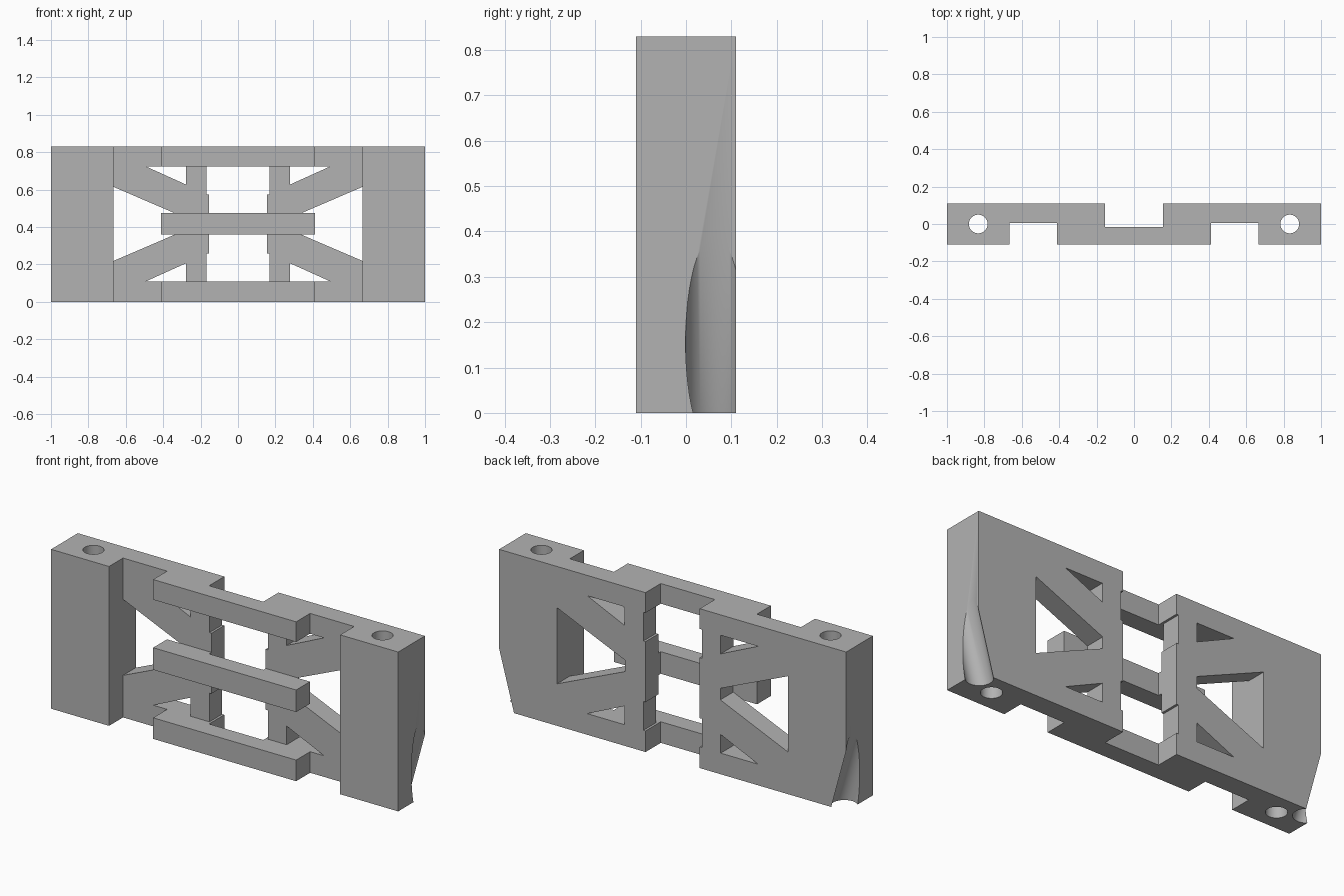
import bpy, bmesh, math
from mathutils import Vector

cube = bpy.data.objects.get("Cube")
if cube:
    bpy.data.objects.remove(cube)

HEIGHT, BACK, WEB_FRONT = 0.83, 0.11, 0.005
MID = HEIGHT / 2 + 0.002

grey = bpy.data.materials.new("plain_grey")
grey.use_nodes = True
colour = (0.45, 0.45, 0.45, 1)
grey.diffuse_color = colour
grey.node_tree.nodes["Principled BSDF"].inputs["Base Color"].default_value = colour


def prism(name, points, offset):
    """Extrude a closed outline of 3D points along an offset."""
    bm = bmesh.new()
    face = bm.faces.new([bm.verts.new(p) for p in points])
    ext = bmesh.ops.extrude_face_region(bm, geom=[face])
    moved = [g for g in ext["geom"] if isinstance(g, bmesh.types.BMVert)]
    bmesh.ops.translate(bm, verts=moved, vec=offset)
    bmesh.ops.recalc_face_normals(bm, faces=bm.faces)
    return finish(name, bm)


def rod(name, start, end, radius):
    """Slanted rod whose horizontal section is a circle."""
    start, end = Vector(start), Vector(end)
    ring = [start + Vector((math.cos(a), math.sin(a), 0)) * radius
            for a in (math.tau * i / 48 for i in range(48))]
    return prism(name, ring, end - start)


def finish(name, bm):
    mesh = bpy.data.meshes.new(name)
    bm.to_mesh(mesh)
    bm.free()
    mesh.materials.append(grey)
    obj = bpy.data.objects.new(name, mesh)
    bpy.context.collection.objects.link(obj)
    return obj


def cut(cutter):
    """Subtract a cutter from the frame, then discard it."""
    cutter.hide_render = True
    mod = frame.modifiers.new("cut", "BOOLEAN")
    mod.operation, mod.solver, mod.object = "DIFFERENCE", "EXACT", cutter
    bpy.context.view_layer.objects.active = frame
    bpy.ops.object.modifier_apply(modifier=mod.name)
    bpy.data.objects.remove(cutter)


def cut_window(xz, y0, y1):
    cut(prism("window_cutter", [(x, y0, z) for x, z in xz], (0, y1 - y0, 0)))


def rect(x0, x1, z0, z1):
    return [(x0, z0), (x1, z0), (x1, z1), (x0, z1)]


# Plan outline: end blocks, back webs and the forward bridge between them
half = [(0.156, -0.015), (0.156, BACK), (1, BACK), (1, -BACK), (0.666, -BACK),
        (0.666, WEB_FRONT), (0.412, WEB_FRONT), (0.412, -BACK)]
plan = half + [(-x, y) for x, y in reversed(half)]
frame = prism("truss_frame", [(x, y, 0) for x, y in plan], (0, 0, HEIGHT))

# Gaps between the three front crossbars
for z0, z1 in ((0.11, 0.36), (0.475, 0.725)):
    cut_window(rect(-0.43, 0.43, z0, z1), -0.2, WEB_FRONT)

# Shallow notches along the inner web edges
for z0, z1 in ((0.11, 0.26), (0.575, 0.725)):
    cut_window(rect(-0.168, 0.168, z0, z1), 0, 0.2)

for side in (1, -1):
    # Large tapered opening beside each end block
    taper = [(0.275, -0.03), (0.666, -0.198), (0.666, 0.198), (0.275, 0.03)]
    cut_window([(side * x, MID + z) for x, z in taper], 0.004, 0.2)
    # Small triangular openings above and below
    for up in (1, -1):
        tri = [(0.277, 0.307), (0.492, 0.307), (0.277, 0.21)]
        cut_window([(side * x, MID + up * z) for x, z in tri], -0.05, 0.2)
    # Vertical bolt hole through the end block
    x = side * 0.833
    cut(rod("bolt_cutter", (x, 0, -0.1), (x, 0, 0.95), 0.05))
    # Slanted scoop out of the lower back corner
    lean = 0.274
    foot, top = -0.1, 0.6
    cut(rod("scoop_cutter", (side * (0.957 + lean * foot), 0.063, foot),
            (side * (0.957 + lean * top), 0.063, top), 0.064))

bpy.ops.object.select_all(action="DESELECT")
frame.select_set(True)
bpy.context.view_layer.objects.active = frame
bpy.ops.object.shade_smooth_by_angle(angle=math.radians(30))
